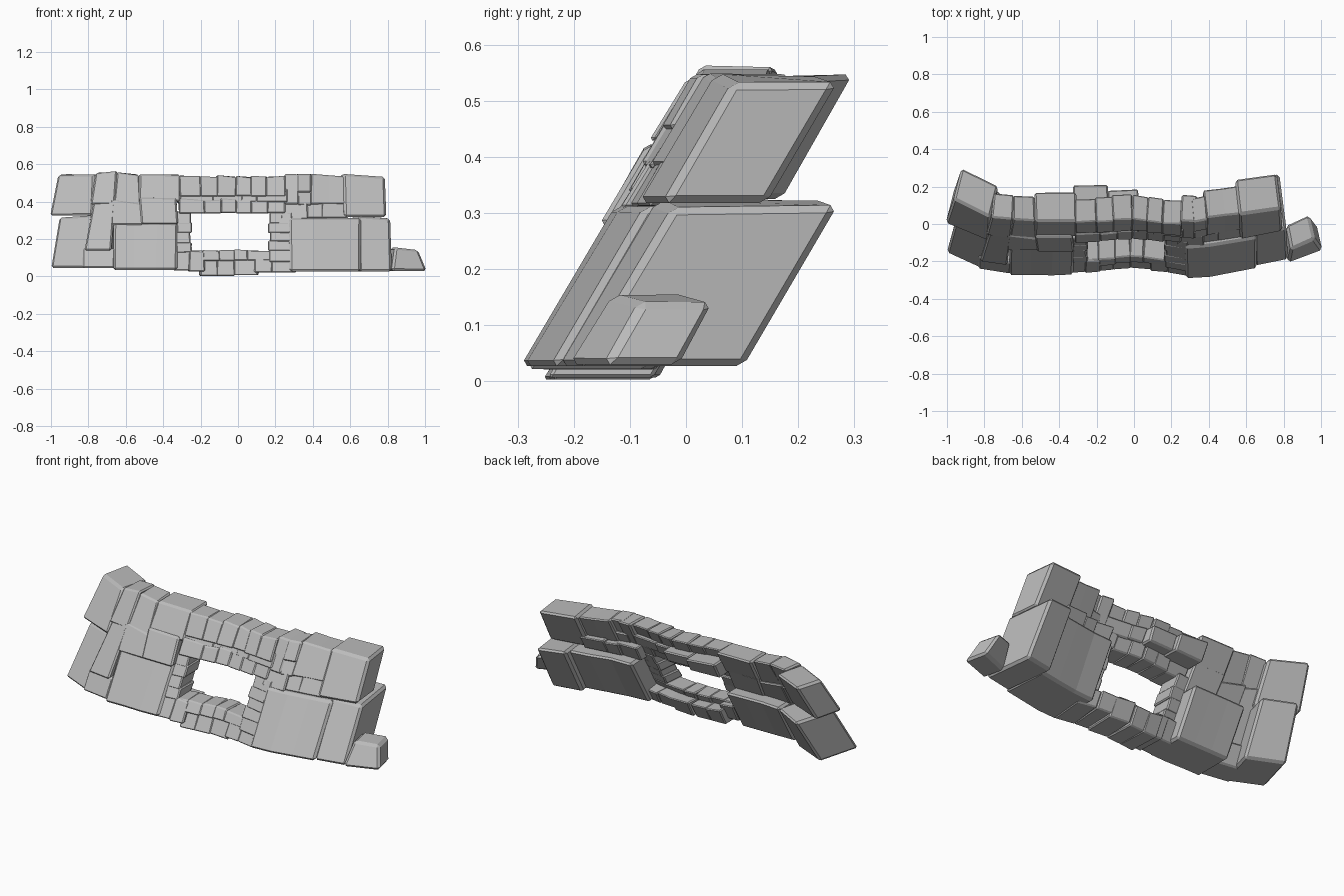
import bpy, bmesh, random
from mathutils import Vector

random.seed(4)
cube = bpy.data.objects.get("Cube")
if cube:
    bpy.data.objects.remove(cube)

stone = bpy.data.materials.new("grey stone")
stone.use_nodes = True
GREY = (0.5, 0.5, 0.5, 1)
stone.diffuse_color = GREY
stone.node_tree.nodes["Principled BSDF"].inputs["Base Color"].default_value = GREY

# Ground line of the wall face, which leans back as it rises
PATH = [(-1, -.18), (-.81, -.27), (-.65, -.29), (-.3, -.285), (0, -.265),
        (.25, -.29), (.3, -.305), (.65, -.245), (.825, -.21), (1, -.145)]
LEAN = 0.59


def face_y(x):
    for (xa, ya), (xb, yb) in zip(PATH, PATH[1:]):
        if x <= xb:
            break
    return ya + (yb - ya) * (x - xa) / (xb - xa)


def block(name, x0, x1, z0, z1, depth=.14, out=0, top=None, slope=0, cols=1,
          bevel=.008, jitter=.003):
    """One leaning stone; top = (x0, x1) of its upper edge, slope tilts the top."""
    t0, t1 = top or (x0, x1)
    turn = (face_y(x1) - face_y(x0)) / (x1 - x0) * .6
    bm = bmesh.new()
    rings = []
    for i in range(cols + 1):
        f = i / cols
        ring = []
        for back, up in ((0, 0), (0, 1), (1, 1), (1, 0)):
            xb = x0 + (x1 - x0) * f
            x = t0 + (t1 - t0) * f if up else xb
            z = z1 + slope * (f - .5) if up else z0
            y = face_y(xb) - out + LEAN * z + back * depth
            x -= back * depth * turn
            wob = [random.uniform(-jitter, jitter) for _ in range(3)]
            wob[2] *= up
            ring.append(bm.verts.new(Vector((x, y, z)) + Vector(wob)))
        rings.append(ring)
    for a, b in zip(rings, rings[1:]):
        for k in range(4):
            m = (k + 1) % 4
            bm.faces.new((a[k], a[m], b[m], b[k]))
    bm.faces.new(rings[0])
    bm.faces.new(rings[-1][::-1])
    bmesh.ops.recalc_face_normals(bm, faces=bm.faces)
    mesh = bpy.data.meshes.new(name)
    bm.to_mesh(mesh)
    bm.free()
    mesh.materials.append(stone)
    obj = bpy.data.objects.new(name, mesh)
    bpy.context.collection.objects.link(obj)
    mod = obj.modifiers.new("chamfer", 'BEVEL')
    mod.width = bevel
    mod.segments = 1
    mod.limit_method = 'ANGLE'


def course(name, xs, z0, z1, depth, out=0):
    """A row of stones between successive x positions, heights slightly uneven."""
    for i, (a, b) in enumerate(zip(xs, xs[1:])):
        block(f"{name}_{i + 1}", a - .003, b + .003, z0 + random.uniform(0, .006),
              z1 + random.uniform(-.004, .006), slope=random.uniform(-.01, .01),
              out=out + random.uniform(-.005, .005),
              depth=depth + random.uniform(-.008, .008), bevel=.006)


def stack(name, edges, zs, depth):
    """A column of jamb stones with slightly alternating positions."""
    for i, (a, b) in enumerate(zip(zs, zs[1:])):
        shift = .008 * (i % 2)
        block(f"{name}_{i + 1}", edges[0] - shift, edges[1] - shift, a - .003,
              b + .003, depth=depth, bevel=.006)


# Corner piers
block("right_pier_base", -1, -.80, .045, .32, .25, top=(-.955, -.78),
      bevel=.012, slope=.01)
block("right_pier_top", -1.01, -.78, .325, .545, .17, out=.012, top=(-.965, -.77),
      bevel=.012)
block("left_pier_base", .65, .825, .027, .318, .3, top=(.64, .815), bevel=.013,
      slope=-.012)
block("left_pier_top", .57, .795, .318, .54, .19, out=.015, top=(.56, .785),
      bevel=.013, slope=-.012)
block("left_end_stone", .825, 1.01, .03, .148, .13, out=.018, top=(.84, .965),
      bevel=.013, slope=-.02)

# Large lower blocks
block("right_large_block", -.665, -.325, .035, .285, .23, out=.012, cols=3, bevel=.012)
block("left_large_block", .275, .66, .027, .312, .27, out=.015, cols=3, bevel=.012)

# Right flank stones
block("right_flank_foot", -.83, -.66, .045, .15, .15, out=.008)
block("right_flank_slab", -.82, -.68, .14, .41, .14, out=.02, top=(-.77, -.66),
      slope=-.02)
block("right_flank_cap", -.79, -.66, .385, .558, .13, out=.015, top=(-.76, -.65),
      slope=.01)
block("right_flank_wedge", -.68, -.51, .275, .40, .15, out=.02, slope=-.03)
block("right_flank_upper", -.665, -.52, .375, .55, .13, out=.015, top=(-.65, -.53),
      slope=-.015)
block("right_shoulder", -.53, -.305, .40, .545, .16, out=.02, bevel=.01)
block("right_shoulder_lower", -.515, -.32, .28, .42, .17, out=.032, top=(-.53, -.33))

# Left flank stones
block("left_flank_tall", .245, .325, .385, .545, .14, out=.01)
block("left_flank_cap", .315, .395, .45, .545, .13, out=.01)
block("left_flank_middle", .315, .395, .38, .46, .14)
block("left_flank_upper", .385, .585, .385, .54, .15, slope=-.015, cols=2)
course("left_flank_ledge", (.235, .37, .45, .59), .308, .395, depth=.19)

# Rows above the opening
course("coping", (-.31, -.2, -.11, -.01, .07, .15, .25), .425, .537, depth=.13, out=.025)
block("spandrel_deep", -.32, -.13, .39, .48, .22, out=.01, slope=-.015)
block("spandrel_middle", -.14, .025, .395, .47, .19, out=.01)
course("spandrel_left", (.02, .1, .26), .395, .465, depth=.14, out=.015)
course("lintel", (-.31, -.18, -.09, -.01, .07, .16, .25), .335, .41, depth=.13, out=.015)

# Opening sides
stack("right_jamb", (-.33, -.245), (.13, .18, .235, .285, .345), .13)
stack("left_jamb", (.168, .29), (.08, .14, .19, .235, .285, .34), .13)

# Rows below the opening
course("sill", (-.32, -.19, -.1, -.02, .05, .18), .08, .138, depth=.12, out=-.008)
course("footing_middle", (-.2, -.11, -.02, .1), .002, .095, depth=.19, out=-.02)
course("footing_right", (-.34, -.26, -.18), .027, .13, depth=.16, out=-.005)
course("footing_left", (.09, .18, .29), .02, .105, depth=.2, out=-.01)
